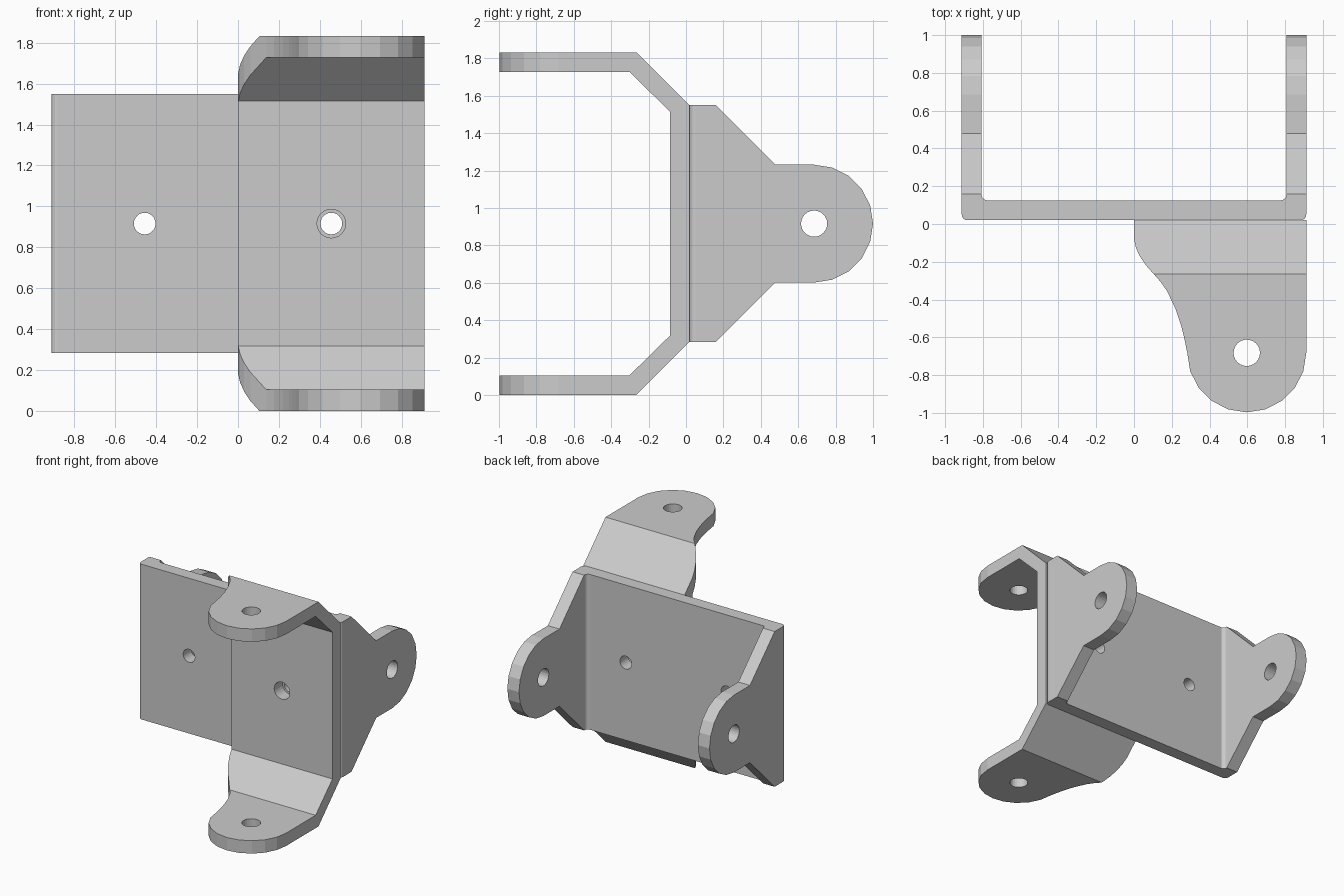
import bpy, bmesh
from math import cos, sin, radians
from mathutils import Vector

if "Cube" in bpy.data.objects:
    bpy.data.objects.remove(bpy.data.objects["Cube"])

MID = 0.916      # height of the horizontal centre line
T = 0.105        # sheet thickness


def prism(name, pts, axis, lo, hi):
    """Extrude a 2D outline along an axis ('X' takes y,z; 'Y' takes x,z; 'Z' takes x,y)."""
    place = {'X': lambda a, b: (lo, a, b),
             'Y': lambda a, b: (a, lo, b),
             'Z': lambda a, b: (a, b, lo)}[axis]
    step = {'X': Vector((hi - lo, 0, 0)), 'Y': Vector((0, hi - lo, 0)),
            'Z': Vector((0, 0, hi - lo))}[axis]
    bm = bmesh.new()
    face = bm.faces.new([bm.verts.new(place(a, b)) for a, b in pts])
    ext = bmesh.ops.extrude_face_region(bm, geom=[face])
    bmesh.ops.translate(bm, vec=step,
                        verts=[v for v in ext['geom'] if isinstance(v, bmesh.types.BMVert)])
    bmesh.ops.recalc_face_normals(bm, faces=bm.faces)
    me = bpy.data.meshes.new(name)
    bm.to_mesh(me)
    bm.free()
    ob = bpy.data.objects.new(name, me)
    bpy.context.collection.objects.link(ob)
    return ob


def arc(cx, cy, r, a0, a1, n):
    return [(cx + r * cos(radians(a0 + (a1 - a0) * i / n)),
             cy + r * sin(radians(a0 + (a1 - a0) * i / n))) for i in range(n + 1)]


def hole(cx, cy, r, axis, lo, hi):
    return prism("hole_cutter", arc(cx, cy, r, 0, 360, 24)[:-1], axis, lo, hi)


def combine(ob, steps):
    """Run booleans, bake the result and discard the cutters."""
    for op, cutter in steps:
        cutter.hide_render = True
        m = ob.modifiers.new(op, 'BOOLEAN')
        m.operation, m.solver, m.object = op, 'EXACT', cutter
    bpy.context.view_layer.update()
    dg = bpy.context.evaluated_depsgraph_get()
    me = bpy.data.meshes.new_from_object(ob.evaluated_get(dg))
    ob.modifiers.clear()
    ob.data = me
    for _, cutter in steps:
        bpy.data.objects.remove(cutter)


# Rear bracket: U channel with rounded bends, trimmed to the side-ear outline
W, Y0, R = 0.912, 0.02, 0.03
right_half = (arc(W - R, Y0 + R, R, -90, 0, 4) + [(W, 1.2), (W - T, 1.2)]
              + arc(W - T - R, Y0 + T + R, R, 0, -90, 4))
channel = right_half + [(-x, y) for x, y in reversed(right_half)]
rear = prism("rear_bracket", channel, 'Z', -0.2, 2.1)
ear = ([(-0.1, 0.283), (0.16, 0.283), (0.478, 0.601)]
       + arc(0.685, MID, 0.315, -90, 90, 10)
       + [(0.478, 1.231), (0.16, 1.549), (-0.1, 1.549)])
combine(rear, [
    ('INTERSECT', prism("ear_outline", ear, 'X', -1.1, 1.1)),
    ('DIFFERENCE', hole(0.685, MID, 0.07, 'X', -1.2, 1.2)),
    ('DIFFERENCE', hole(-0.456, MID, 0.053, 'Y', -0.1, 0.3)),
    ('DIFFERENCE', hole(0.456, MID, 0.053, 'Y', -0.1, 0.3)),
])

# Front bracket: folded strip, trimmed to the lug outline seen from above
lower = [(0.02, 0.285), (-0.265, 0.0), (-1.2, 0.0),
         (-1.2, T), (-0.302, T), (-0.085, 0.318)]
strip = lower + [(y, 2 * MID - z) for y, z in reversed(lower)]
front = prism("front_bracket", strip, 'X', -0.2, 1.1)
lug = ([(W, 0.1), (0.0, 0.1), (0.0, -0.08), (0.01, -0.125), (0.03, -0.17),
        (0.06, -0.215), (0.10, -0.26), (0.14, -0.305), (0.175, -0.355),
        (0.22, -0.45), (0.25, -0.54), (0.265, -0.60)]
       + arc(0.597, -0.682, 0.315, 180, 360, 10))
combine(front, [
    ('INTERSECT', prism("lug_outline", lug, 'Z', -0.3, 2.2)),
    ('DIFFERENCE', hole(0.597, -0.682, 0.07, 'Z', -0.4, 2.3)),
    ('DIFFERENCE', hole(0.456, MID, 0.07, 'Y', -0.2, 0.2)),
])
